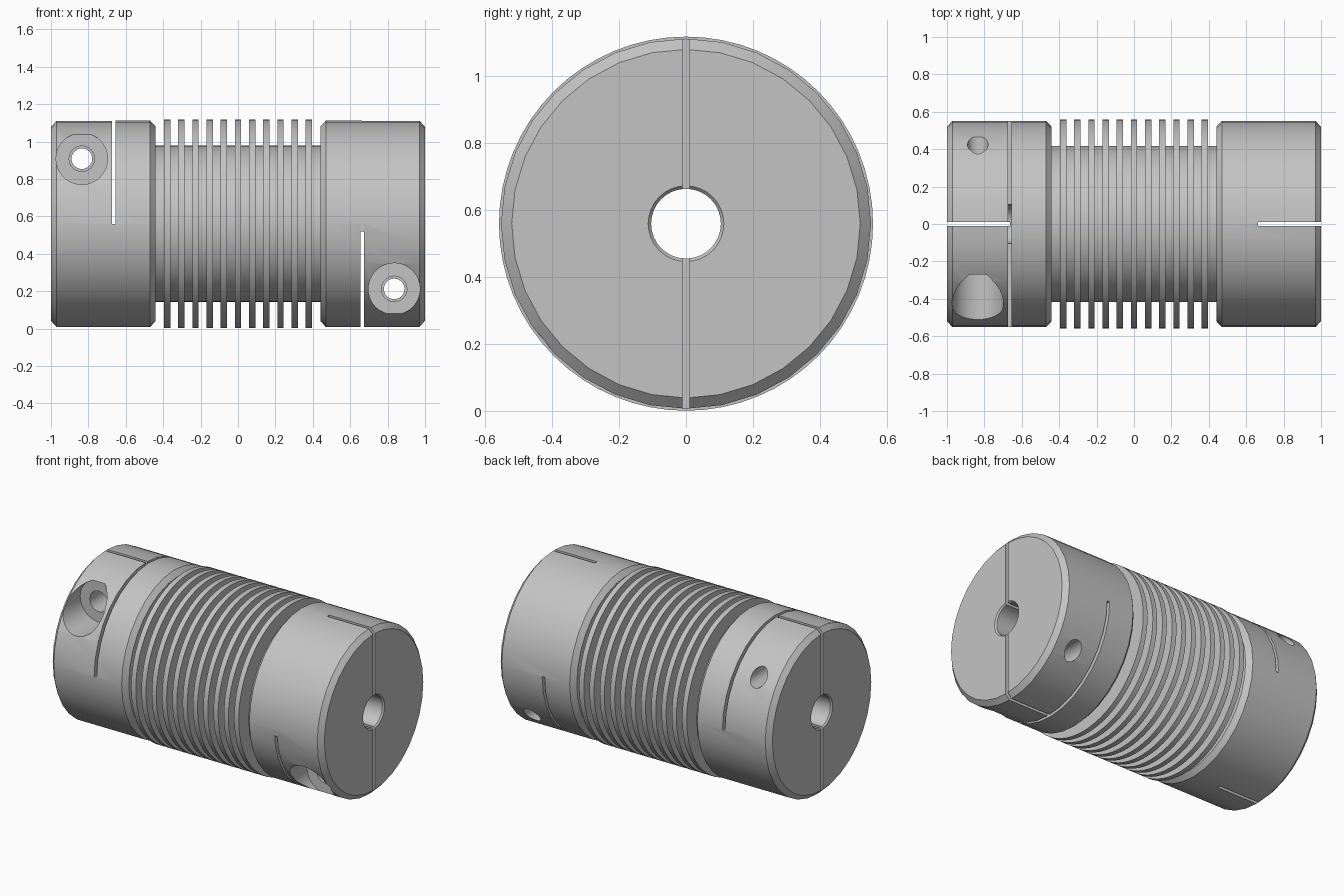
import bpy, bmesh, math
from mathutils import Matrix

if "Cube" in bpy.data.objects:
    bpy.data.objects.remove(bpy.data.objects["Cube"], do_unlink=True)

AXIS_Z = 0.56      # height of the shaft axis
BORE = 0.104

metal = bpy.data.materials.new("grey metal")
metal.use_nodes = True
GREY = (0.55, 0.55, 0.55, 1)
metal.diffuse_color = GREY
metal.node_tree.nodes["Principled BSDF"].inputs["Base Color"].default_value = GREY


def new_object(name, bm):
    bmesh.ops.recalc_face_normals(bm, faces=bm.faces)
    mesh = bpy.data.meshes.new(name)
    bm.to_mesh(mesh)
    bm.free()
    mesh.materials.append(metal)
    obj = bpy.data.objects.new(name, mesh)
    bpy.context.collection.objects.link(obj)
    return obj


def lathe(name, profile, sides):
    """Spin a closed (x, radius) profile around the x axis."""
    bm = bmesh.new()
    rings = []
    for i in range(sides):
        a = 2 * math.pi * i / sides
        rings.append([bm.verts.new((x, r * math.sin(a), r * math.cos(a))) for x, r in profile])
    n = len(profile)
    for i in range(sides):
        a, b = rings[i], rings[(i + 1) % sides]
        for j in range(n):
            k = (j + 1) % n
            bm.faces.new((a[j], a[k], b[k], b[j]))
    return new_object(name, bm)


def box(name, lo, hi):
    bm = bmesh.new()
    size = [h - l for l, h in zip(lo, hi)]
    mid = [(h + l) / 2 for l, h in zip(lo, hi)]
    bmesh.ops.create_cube(bm, size=1, matrix=Matrix.Translation(mid) @ Matrix.Diagonal((*size, 1)))
    return new_object(name, bm)


def rod(name, x, z, radius, y0, y1):
    """Cylinder along y."""
    bm = bmesh.new()
    place = Matrix.Translation((x, (y0 + y1) / 2, z)) @ Matrix.Rotation(math.pi / 2, 4, 'X')
    bmesh.ops.create_cone(bm, cap_ends=True, segments=32, radius1=radius, radius2=radius,
                          depth=y1 - y0, matrix=place)
    return new_object(name, bm)


def cut(target, cutters):
    bpy.context.view_layer.objects.active = target
    for cutter in cutters:
        cutter.hide_render = True
        mod = target.modifiers.new("cut", 'BOOLEAN')
        mod.operation = 'DIFFERENCE'
        mod.solver = 'EXACT'
        mod.object = cutter
        bpy.ops.object.modifier_apply(modifier=mod.name)
        bpy.data.objects.remove(cutter, do_unlink=True)


# Clamping hub with chamfered rims and bore
hub = lathe("right_clamp_hub", [
    (-1, BORE + 0.009), (-1, 0.52), (-0.97, 0.552), (-0.47, 0.552),
    (-0.44, 0.52), (-0.44, BORE), (-0.99, BORE)], 32)

# Clamp slits, screw hole and counterbore
SX, SZ = -0.835, 0.348
cut(hub, [
    box("end_slit", (-1.1, -0.011, -0.7), (-0.664, 0.011, 0.7)),
    box("cross_slit", (-0.673, -0.7, 0), (-0.654, 0.7, 0.7)),
    rod("counterbore", SX, SZ, 0.138, -0.8, -0.27),
    rod("clearance_hole", SX, SZ, 0.068, -0.4, 0),
    rod("threaded_hole", SX, SZ, 0.055, -0.05, 0.8)])

# The opposite hub is the same part turned half way round
other = hub.copy()
other.data = hub.data.copy()
other.name = "left_clamp_hub"
other.data.transform(Matrix.Rotation(math.pi, 4, 'Y'))
bpy.context.collection.objects.link(other)

# Flexible middle section with eleven thin fins
CORE, FIN, HALF, PITCH = 0.418, 0.558, 0.017, 0.0758
profile = [(-0.44, BORE), (-0.44, CORE)]
for i in range(-5, 6):
    x = i * PITCH
    profile += [(x - HALF, CORE), (x - HALF, FIN), (x + HALF, FIN), (x + HALF, CORE)]
profile += [(0.44, CORE), (0.44, BORE)]
bellows = lathe("finned_bellows", profile, 64)

# Lift on to the ground and smooth the round surfaces
bpy.ops.object.select_all(action='DESELECT')
for obj in (hub, other, bellows):
    obj.location.z = AXIS_Z
    obj.select_set(True)
bpy.context.view_layer.objects.active = hub
bpy.ops.object.shade_smooth_by_angle(angle=math.radians(30))
